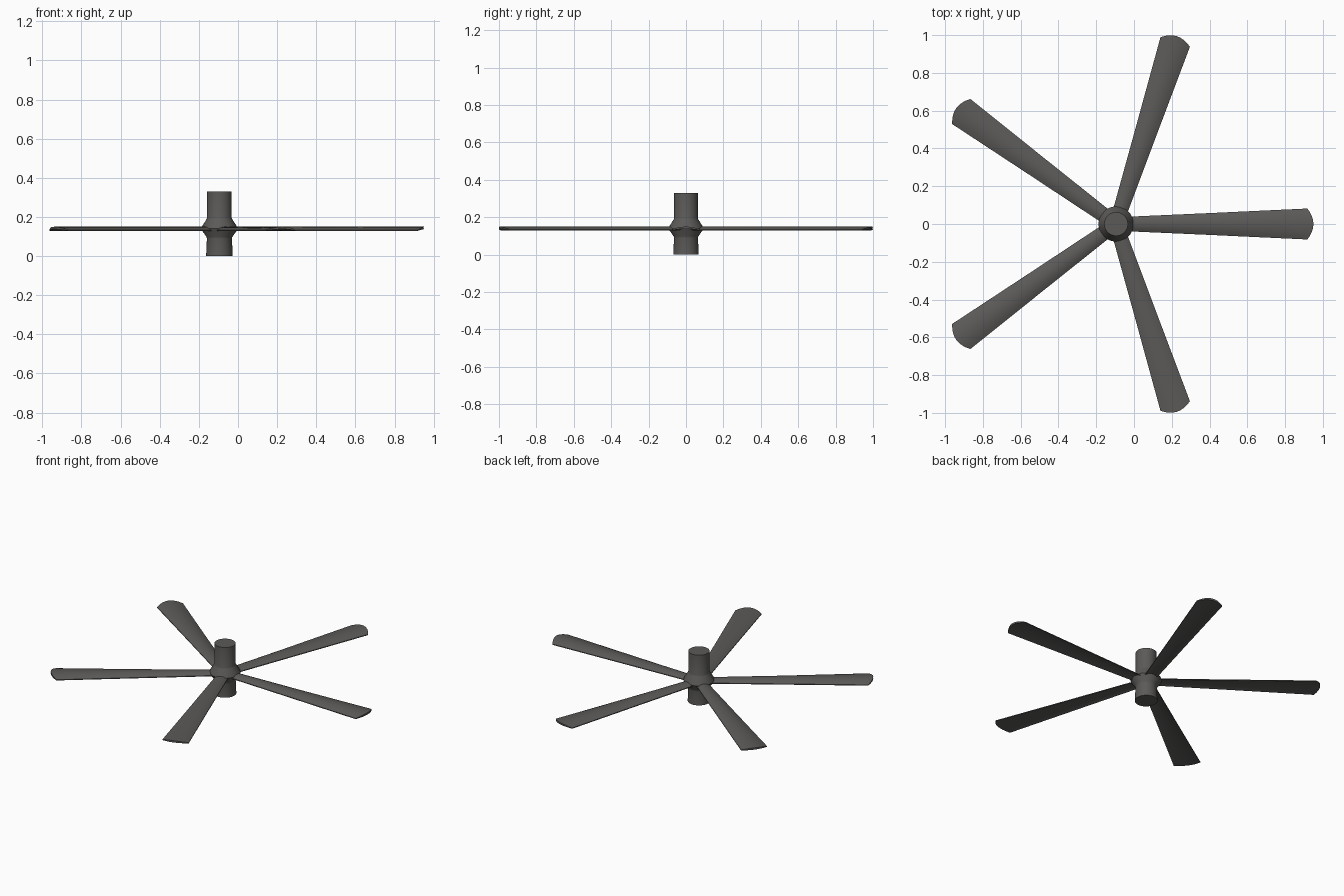
import bpy, bmesh, math
from mathutils import Matrix, Vector

if "Cube" in bpy.data.objects:
    bpy.data.objects.remove(bpy.data.objects["Cube"])

HUB_X = -0.095
BLADES = 5
BLADE_Z = 0.14

grey = bpy.data.materials.new("dark_grey")
grey.use_nodes = True
colour = (0.105, 0.102, 0.098, 1)
grey.diffuse_color = colour
grey.node_tree.nodes["Principled BSDF"].inputs["Base Color"].default_value = colour


def finish(name, bm, angle):
    bmesh.ops.recalc_face_normals(bm, faces=bm.faces)
    mesh = bpy.data.meshes.new(name)
    bm.to_mesh(mesh)
    bm.free()
    mesh.materials.append(grey)
    obj = bpy.data.objects.new(name, mesh)
    bpy.context.collection.objects.link(obj)
    bpy.ops.object.select_all(action="DESELECT")
    obj.select_set(True)
    bpy.context.view_layer.objects.active = obj
    bpy.ops.object.shade_smooth_by_angle(angle=math.radians(angle))
    return obj


def loft(bm, rings):
    """Join closed loops of points with quads and cap both ends."""
    loops = [[bm.verts.new(p) for p in ring] for ring in rings]
    for a, b in zip(loops, loops[1:]):
        for i in range(len(a)):
            j = (i + 1) % len(a)
            bm.faces.new((a[i], a[j], b[j], b[i]))
    bm.faces.new(loops[0])
    bm.faces.new(loops[-1])


# Hub: lathed barrel with a flared collar where the blades meet
profile = [(0.068, 0), (0.064, 0.09), (0.066, 0.098), (0.09, 0.132),
           (0.093, 0.14), (0.09, 0.15), (0.066, 0.188), (0.063, 0.196), (0.063, 0.33)]
SIDES = 32
bm = bmesh.new()
loft(bm, [[(HUB_X + r * math.cos(math.tau * i / SIDES),
            r * math.sin(math.tau * i / SIDES), z) for i in range(SIDES)]
          for r, z in profile])
finish("hub", bm, 30)


# Blades: cambered paddles widening to a rounded tip
def section(radius, half_width, bow):
    steps = [i / 4 - 1 for i in range(9)]

    def point(t, base, camber):
        return Vector((radius + bow * (1 - t * t), t * half_width, base + camber * (1 - t * t)))
    upper = [point(t, -0.006, 0.016) for t in steps]
    lower = [point(t, -0.011, 0.009) for t in reversed(steps)]
    return upper + lower


for n in range(BLADES):
    bm = bmesh.new()
    loft(bm, [section(0.05, 0.038, 0), section(0.5, 0.058, 0),
              section(0.95, 0.079, 0), section(1.013, 0.082, 0.032)])
    place = Matrix.Translation((HUB_X, 0, BLADE_Z)) @ Matrix.Rotation(math.tau * n / BLADES, 4, "Z")
    bm.transform(place)
    finish(f"blade_{n + 1}", bm, 30)
